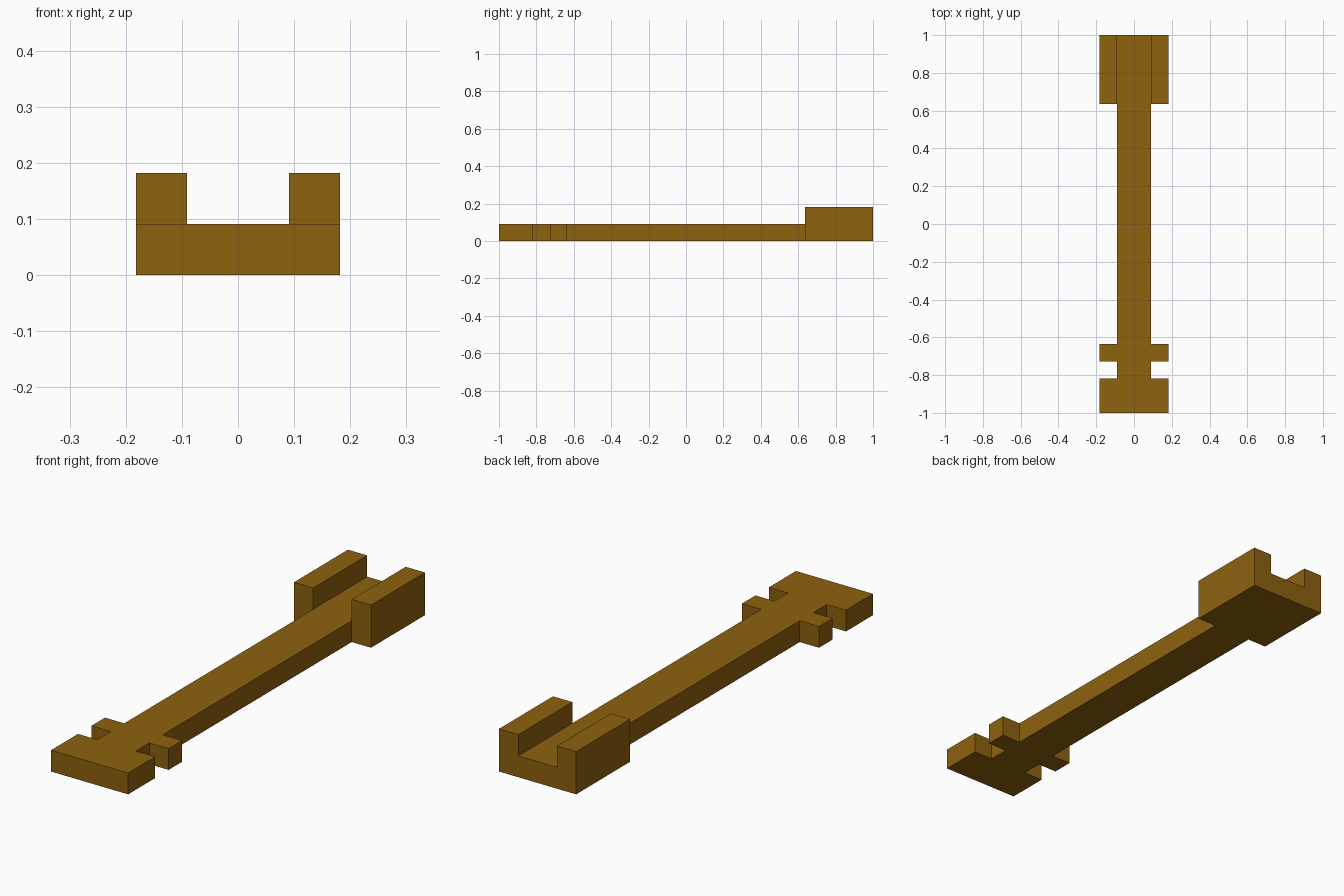
import bpy
import bmesh
from mathutils import Vector

if "Cube" in bpy.data.objects:
    bpy.data.objects.remove(bpy.data.objects["Cube"], do_unlink=True)

U = 1 / 11  # grid unit: the model is 22 units long

# Single brown material
brown = bpy.data.materials.new("brown")
brown.use_nodes = True
colour = (0.27, 0.122, 0.0045, 1.0)
brown.diffuse_color = colour
brown.node_tree.nodes["Principled BSDF"].inputs["Base Color"].default_value = colour


def extrude_profile(name, half, place, direction):
    """Mirror a half outline (x >= 0) across x, fill it and extrude it."""
    outline = half + [(-x, v) for x, v in reversed(half)]
    bm = bmesh.new()
    face = bm.faces.new([bm.verts.new(Vector(place(x, v)) * U) for x, v in outline])
    result = bmesh.ops.extrude_face_region(bm, geom=[face])
    moved = [g for g in result["geom"] if isinstance(g, bmesh.types.BMVert)]
    bmesh.ops.translate(bm, verts=moved, vec=Vector(direction) * U)
    bmesh.ops.recalc_face_normals(bm, faces=bm.faces)
    mesh = bpy.data.meshes.new(name)
    bm.to_mesh(mesh)
    bm.free()
    mesh.materials.append(brown)
    obj = bpy.data.objects.new(name, mesh)
    bpy.context.collection.objects.link(obj)
    return obj


# Long bar with the wide foot and the small crosspiece, drawn in plan
extrude_profile(
    "bar_with_foot",
    [(2, -11), (2, -9), (1, -9), (1, -8), (2, -8), (2, -7), (1, -7), (1, 7)],
    lambda x, y: (x, y, 0), (0, 0, 1))

# U-shaped channel at the back end, drawn in cross-section
extrude_profile(
    "channel_head",
    [(2, 0), (2, 2), (1, 2), (1, 1)],
    lambda x, z: (x, 7, z), (0, 4, 0))
